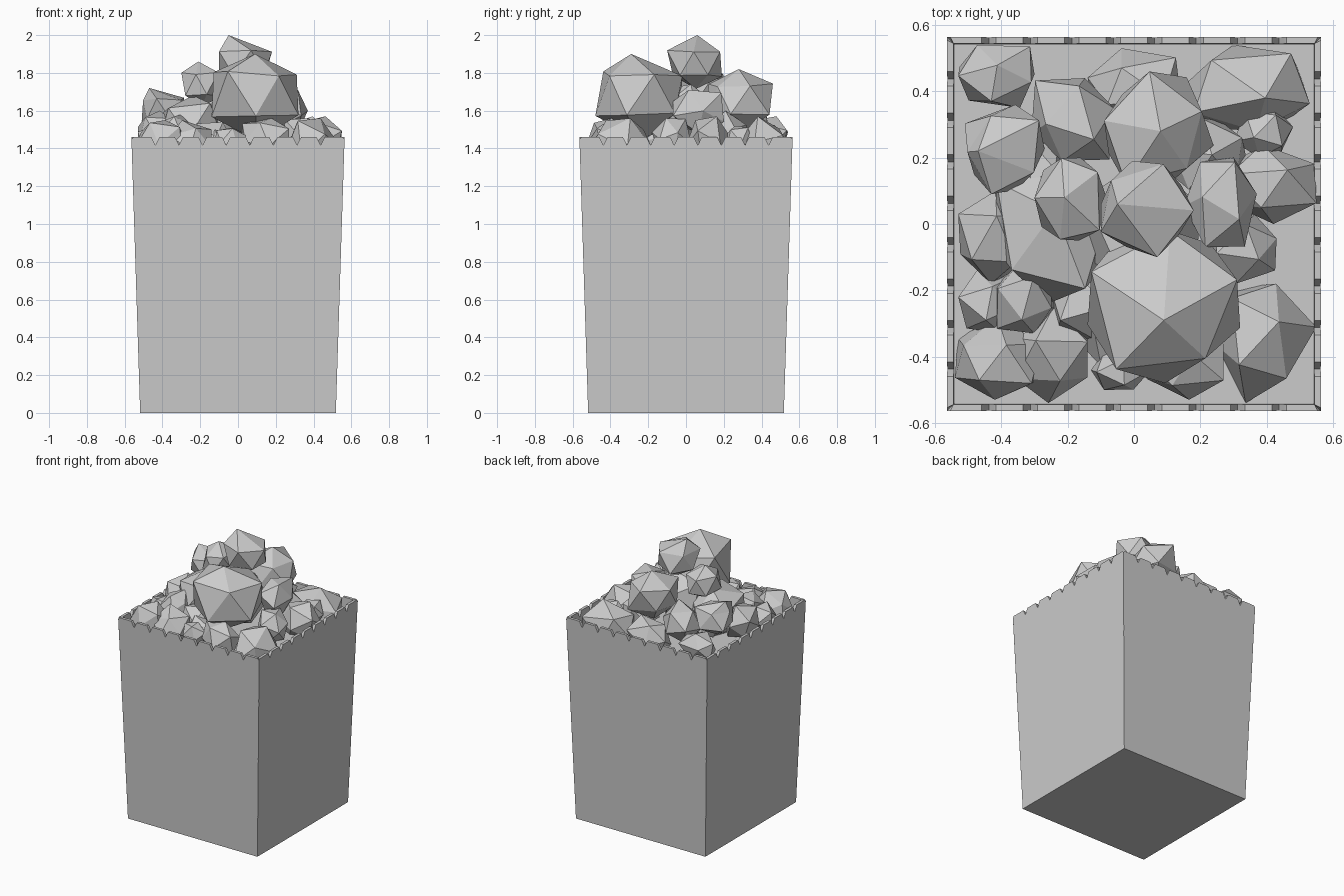
import bpy
import bmesh
import random
from mathutils import Euler, Matrix, Vector

if "Cube" in bpy.data.objects:
    bpy.data.objects.remove(bpy.data.objects["Cube"], do_unlink=True)

random.seed(11)
RIM = 1.46
WALL = 0.02

grey = bpy.data.materials.new("plain_grey")
grey.use_nodes = True
grey.diffuse_color = (0.6, 0.6, 0.6, 1)
grey.node_tree.nodes["Principled BSDF"].inputs["Base Color"].default_value = grey.diffuse_color


def finish(name, bm):
    """Turn a bmesh into a flat-shaded object."""
    bmesh.ops.recalc_face_normals(bm, faces=bm.faces)
    mesh = bpy.data.meshes.new(name)
    bm.to_mesh(mesh)
    bm.free()
    mesh.materials.append(grey)
    obj = bpy.data.objects.new(name, mesh)
    bpy.context.collection.objects.link(obj)
    return obj


def half_width(z):
    """Half width of the tapering bucket at a height."""
    return 0.518 + 0.046 * z / RIM


def wall_outline():
    """Side panel outline with a row of V notches along its rim."""
    points = [(-half_width(0), 0), (-half_width(RIM), RIM - 0.012),
              (-half_width(RIM) + 0.01, RIM)]
    for i in range(8):
        u = (i - 3.5) * 0.125
        points += [(u - 0.022, RIM), (u - 0.016, RIM - 0.01), (u, RIM - 0.043),
                   (u + 0.016, RIM - 0.01), (u + 0.022, RIM)]
    points += [(half_width(RIM) - 0.01, RIM), (half_width(RIM), RIM - 0.012),
               (half_width(0), 0)]
    return points


# Bucket: four notched walls with mitred corners, and a base
bm = bmesh.new()
for side in range(4):
    turn = Matrix.Rotation(side * 1.5707963, 3, 'Z')
    outer, inner = [], []
    for u, z in wall_outline():
        h = half_width(z)
        k = h - WALL
        outer.append(bm.verts.new(turn @ Vector((u, -h, z))))
        inner.append(bm.verts.new(turn @ Vector((max(-k, min(k, u)), -k, z))))
    bm.faces.new(outer)
    bm.faces.new(inner[::-1])
    for i in range(1, len(outer) - 2):
        bm.faces.new((outer[i], outer[i + 1], inner[i + 1], inner[i]))
b = half_width(0)
bm.faces.new([bm.verts.new((x, y, 0)) for x, y in ((-b, -b), (-b, b), (b, b), (b, -b))])
bmesh.ops.remove_doubles(bm, verts=bm.verts, dist=0.0005)
finish("bucket", bm)

# Filling: level surface a little below the rim
bm = bmesh.new()
level = 1.36
bmesh.ops.create_grid(bm, x_segments=1, y_segments=1, size=half_width(level) - WALL,
                      matrix=Matrix.Translation((0, 0, level)))
finish("filling_surface", bm)

# Popped kernels: left, right, front and back limits, and top height
KERNELS = [
    (-.14, .32, -.48, -.02, 1.9), (-.1, .18, -.1, .19, 2), (-.09, .24, .1, .46, 1.82),
    (-.42, -.08, -.24, .19, 1.68), (-.3, -.08, -.05, .2, 1.86), (.15, .37, -.07, .2, 1.71),
    (-.53, -.3, .35, .54, 1.57), (-.51, -.27, .09, .36, 1.72), (-.31, -.06, .19, .44, 1.66),
    (-.14, .14, .3, .53, 1.54), (.16, .53, .28, .54, 1.57), (.27, .55, 0, .24, 1.57),
    (.23, .43, -.18, .03, 1.56), (.25, .55, -.54, -.18, 1.56), (.02, .27, -.53, -.31, 1.56),
    (-.13, .05, -.5, -.37, 1.51), (-.36, -.14, -.54, -.25, 1.55), (-.54, -.28, -.53, -.28, 1.55),
    (-.53, -.34, -.33, -.14, 1.52), (-.53, -.3, -.18, .1, 1.6), (-.42, -.24, -.33, -.12, 1.58),
    (-.25, -.02, -.35, -.1, 1.54), (.3, .48, .2, .36, 1.52), (.1, .34, .1, .32, 1.6),
    (-.15, .2, -.2, .2, 1.74), (-.36, -.2, .05, .26, 1.58), (-.18, .06, -.43, -.22, 1.5),
]

# Where the tips of the prominent kernels stand
TIPS = {1: (.09, -.29), 2: (-.05, .06), 3: (.08, .28), 5: (-.21, .08), 8: (-.47, .22)}

for number, (left, right, front, back, top) in enumerate(KERNELS, 1):
    bm = bmesh.new()
    bmesh.ops.create_icosphere(bm, subdivisions=1, radius=1)
    spin = Euler([random.uniform(0, 6) for _ in range(3)]).to_matrix()
    if number in TIPS:
        # Stand the lump on a corner so that one tip points up
        spin = Euler((0, 0, random.uniform(0, 6))).to_matrix()
    for v in bm.verts:
        v.co = spin @ v.co * random.uniform(0.85, 1.15)
    # Fit the rough lump to its limits
    height = (right - left + back - front) / 2
    limits = ((left, right), (front, back), (top - height, top))
    for axis, (low, high) in enumerate(limits):
        values = [v.co[axis] for v in bm.verts]
        start, span = min(values), max(values) - min(values)
        for v in bm.verts:
            v.co[axis] = low + (v.co[axis] - start) / span * (high - low)
    if number in TIPS:
        tip = max(bm.verts, key=lambda v: v.co.z)
        tip.co.x, tip.co.y = TIPS[number]
    finish(f"popped_kernel_{number}", bm)
